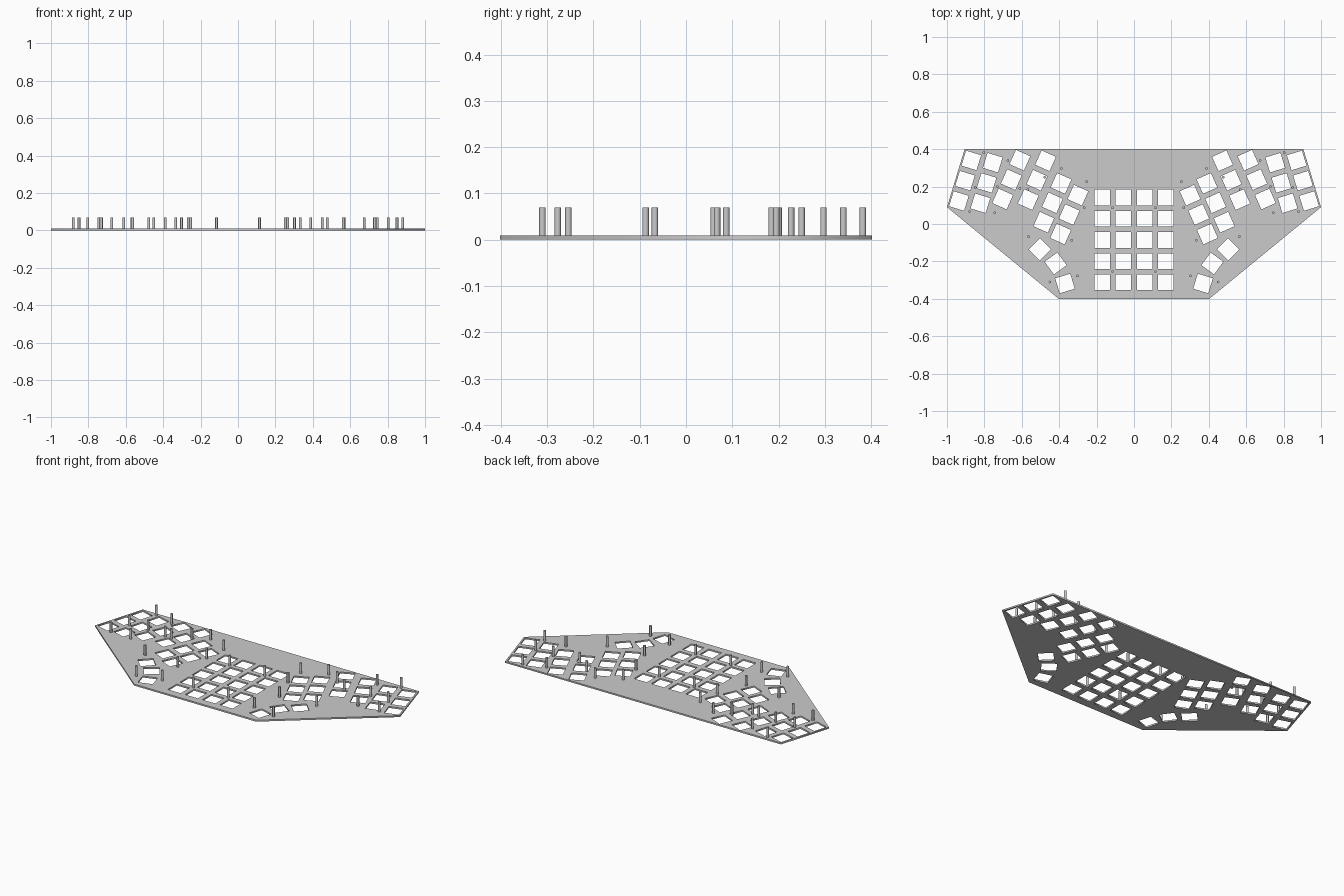
import bpy
from math import sin, cos, radians

cube = bpy.data.objects.get("Cube")
if cube:
    bpy.data.objects.remove(cube, do_unlink=True)

THICK, PITCH, HOLE = 0.009, 0.1135, 0.084
PIN_R, PIN_TOP = 0.007, 0.07

grey = bpy.data.materials.new("plate grey")
grey.use_nodes = True
colour = (0.6, 0.6, 0.6, 1)
grey.diffuse_color = colour
grey.node_tree.nodes["Principled BSDF"].inputs["Base Color"].default_value = colour

# Switch cutouts on one half: centre grid, staggered columns, thumb arc
holes = [((i + 0.5) * PITCH, -0.085 + (j - 2) * PITCH, 0)
         for i in range(2) for j in range(5)]
column_tops = [(0.87, 0.34, 17), (0.755, 0.328, 17), (0.61, 0.341, 24),
               (0.473, 0.338, 24), (0.39, 0.217, 24), (0.30, 0.154, 24)]
for x, y, a in column_tops:
    t = radians(a)
    holes += [(x + k * PITCH * sin(t), y - k * PITCH * cos(t), a) for k in range(3)]
holes += [(0.503, -0.136, -45), (0.419, -0.211, -36), (0.369, -0.318, -17)]


def square(x, y, angle):
    c, s, h = cos(radians(angle)), sin(radians(angle)), HOLE / 2
    return [(x + c * u - s * v, y + s * u + c * v)
            for u, v in ((-h, -h), (h, -h), (h, h), (-h, h))]


# Plate: flat filled curve with the cutouts as inner loops
half = [(0.4, -0.402), (1, 0.09), (0.905, 0.402)]
loops = [half + [(-x, y) for x, y in reversed(half)]]
for x, y, a in holes:
    loops += [square(x, y, a), square(-x, y, -a)]

curve = bpy.data.curves.new("switch_plate", "CURVE")
curve.dimensions = "2D"
curve.fill_mode = "BOTH"
curve.extrude = THICK / 2
for loop in loops:
    spline = curve.splines.new("POLY")
    spline.points.add(len(loop) - 1)
    for p, (x, y) in zip(spline.points, loop):
        p.co = (x, y, 0, 1)
    spline.use_cyclic_u = True
curve.materials.append(grey)
plate = bpy.data.objects.new("switch_plate", curve)
plate.location.z = THICK / 2
bpy.context.collection.objects.link(plate)
bpy.ops.object.select_all(action="DESELECT")
bpy.context.view_layer.objects.active = plate
plate.select_set(True)
bpy.ops.object.convert(target="MESH")


# Standoff pins between the cutouts, mirrored, plus one extra on the right
def add_pin(name, x, y):
    bpy.ops.mesh.primitive_cylinder_add(vertices=16, radius=PIN_R, depth=PIN_TOP,
                                        location=(x, y, PIN_TOP / 2))
    pin = bpy.context.object
    pin.name = name
    pin.data.materials.append(grey)
    bpy.ops.object.shade_smooth_by_angle()


pins = [(0.803, 0.382), (0.674, 0.34), (0.388, 0.297), (0.253, 0.227), (0.85, 0.195),
        (0.73, 0.2), (0.567, 0.185), (0.267, 0.087), (0.88, 0.067), (0.745, 0.06),
        (0.563, -0.067), (0.333, -0.087), (0.45, -0.31), (0.302, -0.277),
        (0.115, -0.254), (0.115, 0.087), (0.477, 0.25)]
for x, y in pins:
    add_pin("left_pin", x, y)
    add_pin("right_pin", -x, y)
add_pin("extra_pin", -0.61, 0.19)
